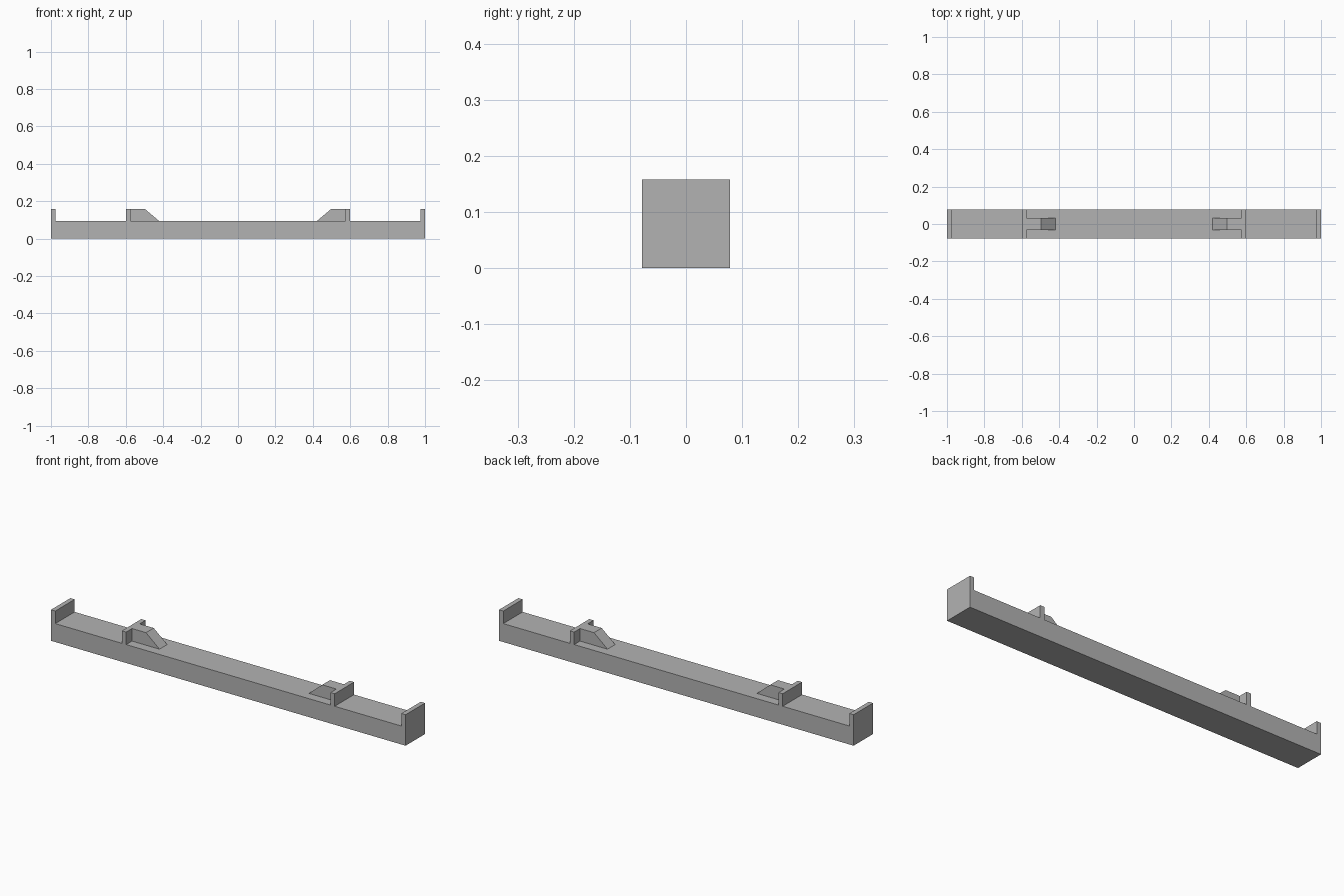
import bpy
import bmesh

cube = bpy.data.objects.get("Cube")
if cube:
    bpy.data.objects.remove(cube, do_unlink=True)

# One plain grey material
grey = bpy.data.materials.new("plain grey")
grey.use_nodes = True
colour = (0.45, 0.45, 0.45, 1)
grey.diffuse_color = colour
grey.node_tree.nodes["Principled BSDF"].inputs["Base Color"].default_value = colour

HEIGHT = 0.158
DECK = 0.094
HALF_DEPTH = 0.078
WALL_OUT, WALL_IN = 0.6, 0.576
END_OUT, END_IN = 1.0, 0.976


def extrude_profile(name, profile, half_depth):
    """Extrude an (x, z) outline symmetrically along y."""
    bm = bmesh.new()
    face = bm.faces.new([bm.verts.new((x, -half_depth, z)) for x, z in profile])
    result = bmesh.ops.extrude_face_region(bm, geom=[face])
    verts = [g for g in result["geom"] if isinstance(g, bmesh.types.BMVert)]
    bmesh.ops.translate(bm, verts=verts, vec=(0, 2 * half_depth, 0))
    bmesh.ops.recalc_face_normals(bm, faces=bm.faces)
    mesh = bpy.data.meshes.new(name)
    bm.to_mesh(mesh)
    bm.free()
    mesh.materials.append(grey)
    obj = bpy.data.objects.new(name, mesh)
    bpy.context.collection.objects.link(obj)
    return obj


# Beam with end lips and inner stop walls, outlined as one mirrored profile
half = [(WALL_IN, DECK), (WALL_IN, HEIGHT), (WALL_OUT, HEIGHT), (WALL_OUT, DECK),
        (END_IN, DECK), (END_IN, HEIGHT), (END_OUT, HEIGHT), (END_OUT, 0)]
mirrored = [(-x, z) for x, z in reversed(half)]
extrude_profile("beam_with_walls", half + mirrored, HALF_DEPTH)

# Sloped braces behind the stop walls
brace = [(WALL_IN, DECK), (WALL_IN, HEIGHT), (0.497, HEIGHT), (0.421, DECK)]
for side, sign in (("left", 1), ("right", -1)):
    extrude_profile(side + "_brace", [(sign * x, z) for x, z in brace], 0.031)
